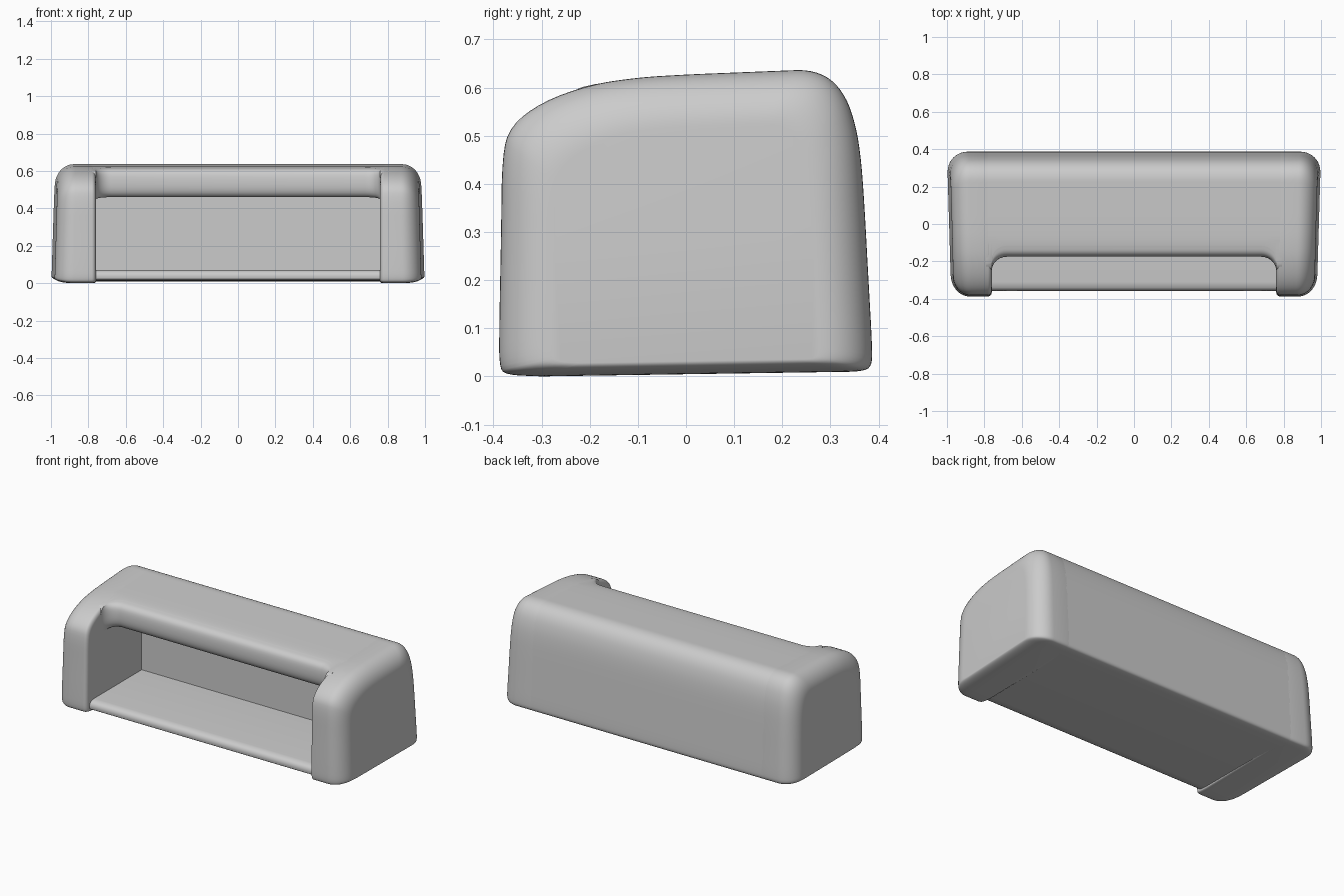
import bpy, bmesh, math

if "Cube" in bpy.data.objects:
    bpy.data.objects.remove(bpy.data.objects["Cube"])


def chaikin(pts, rounds=2):
    """Soften an open outline by corner cutting."""
    for _ in range(rounds):
        out = [pts[0]]
        for (a, b), (c, d) in zip(pts, pts[1:]):
            out += [(a * .75 + c * .25, b * .75 + d * .25),
                    (a * .25 + c * .75, b * .25 + d * .75)]
        pts = out + [pts[-1]]
    return pts


def loft(name, sections):
    """Join closed sections of (x, y, z) points and cap the ends."""
    bm = bmesh.new()
    rings = [[bm.verts.new(p) for p in s] for s in sections]
    n = len(rings[0])
    for r, s in zip(rings, rings[1:]):
        for i in range(n):
            j = (i + 1) % n
            bm.faces.new((r[i], r[j], s[j], s[i]))
    bm.faces.new(rings[0])
    bm.faces.new(rings[-1])
    bmesh.ops.recalc_face_normals(bm, faces=bm.faces)
    me = bpy.data.meshes.new(name)
    bm.to_mesh(me)
    bm.free()
    ob = bpy.data.objects.new(name, me)
    bpy.context.collection.objects.link(ob)
    bpy.ops.object.select_all(action='DESELECT')
    ob.select_set(True)
    bpy.context.view_layer.objects.active = ob
    bpy.ops.object.shade_smooth_by_angle(angle=math.radians(40))
    return ob


# Side outline (y, z), from bottom front over the top to bottom back
outer = chaikin([
    (-.30, .0), (-.375, .003), (-.388, .02), (-.388, .10), (-.384, .30),
    (-.382, .46), (-.365, .52), (-.30, .57), (-.20, .606), (-.10, .621),
    (0, .627), (.1, .631), (.2, .635), (.255, .637), (.30, .62),
    (.333, .58), (.353, .52), (.364, .45), (.371, .35), (.379, .2),
    (.387, .06), (.386, .02), (.365, .01), (.30, .009)])


# Side arm: outline lofted along x, rounded at the inner and outer ends
def arm_section(x, inset):
    pts = []
    for y, z in outer:
        y *= 1 - inset / .385
        z = z * (1 - inset / .63) + .25 * inset * (1 - z / .63)
        lean = .018 * z / .6 + .022 * (.35 - y) / .73
        pts.append((x - lean * (x - .76) / .24, y, z))
    return pts


stations = []
R_IN, R_OUT = .025, .11
for i in range(7):
    t = math.pi / 2 * i / 6
    stations.append((.76 + R_IN * (1 - math.cos(t)), R_IN * (1 - math.sin(t))))
for i in range(13):
    t = math.pi / 2 * i / 12
    stations.append((1 - R_OUT + R_OUT * math.sin(t), R_OUT * (1 - math.cos(t))))
arm = loft("side_arm", [arm_section(x, i) for x, i in stations])
arm.modifiers.new("mirror", 'MIRROR')

# Middle: floor, back wall and hood in one C-shaped section
rear = outer[next(i for i, p in enumerate(outer) if p[0] > -.11 and p[1] > .3):]
inner = [(-.3, .012), (-.343, .015), (-.354, .022), (-.357, .035), (-.354, .053),
         (-.34, .066), (-.31, .07), (.15, .07), (.15, .46), (-.08, .46)]
lip = chaikin([(-.10, .46), (-.15, .46), (-.175, .50), (-.175, .58),
               (-.155, .609), (-.115, .618)])


def middle_section(x):
    # The lip sweeps forward where it meets the arms
    u = min(max((abs(x) - .68) / .08, 0), 1)
    d = .075 * (1 - math.sqrt(1 - u * u))
    pts = rear + inner + [(y - d, z - .15 * d) for y, z in lip]
    return [(x, y, z) for y, z in pts]


half = [.68 + .08 * math.sin(math.pi / 2 * i / 8) for i in range(9)] + [.79]
xs = [-x for x in reversed(half)] + half
loft("hooded_middle", [middle_section(x) for x in xs])
